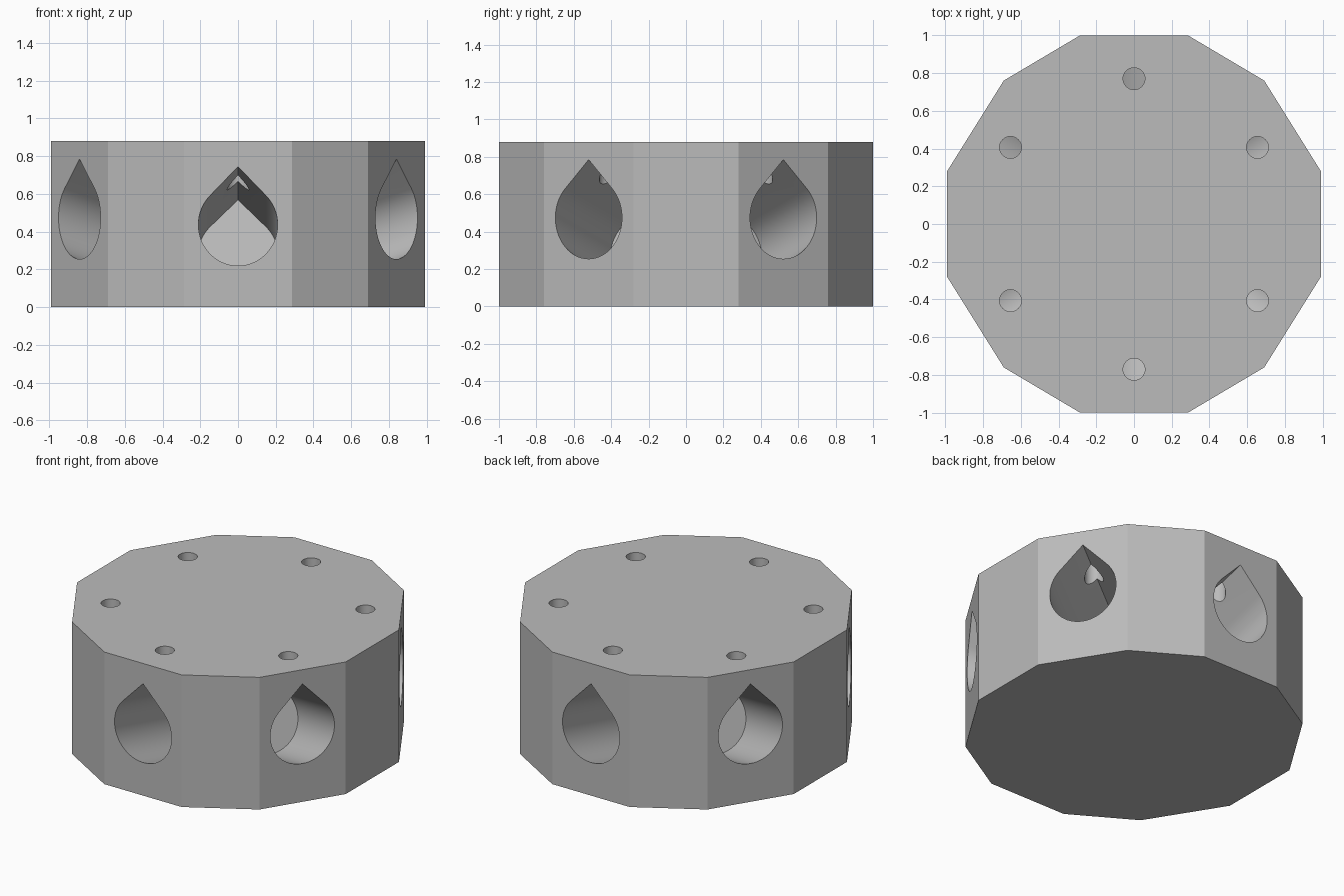
import bpy, bmesh, math
from mathutils import Matrix, Vector

if "Cube" in bpy.data.objects:
    bpy.data.objects.remove(bpy.data.objects["Cube"])

H = 0.88
grey = bpy.data.materials.new("plain grey")
grey.diffuse_color = (0.5, 0.5, 0.5, 1)
grey.use_nodes = True
grey.node_tree.nodes["Principled BSDF"].inputs["Base Color"].default_value = grey.diffuse_color


def prism(name, ring_a, ring_b):
    """Closed solid between two matching rings of points."""
    bm = bmesh.new()
    a = [bm.verts.new(p) for p in ring_a]
    b = [bm.verts.new(p) for p in ring_b]
    n = len(a)
    bm.faces.new(a)
    bm.faces.new(b)
    for i in range(n):
        bm.faces.new((a[i], a[(i + 1) % n], b[(i + 1) % n], b[i]))
    bmesh.ops.recalc_face_normals(bm, faces=bm.faces[:])
    me = bpy.data.meshes.new(name)
    bm.to_mesh(me)
    bm.free()
    me.materials.append(grey)
    ob = bpy.data.objects.new(name, me)
    bpy.context.collection.objects.link(ob)
    return ob


def cut(body, cutter):
    """Subtract the cutter from the body and remove it."""
    cutter.hide_render = True
    bpy.context.view_layer.objects.active = body
    mod = body.modifiers.new("cut", 'BOOLEAN')
    mod.operation = 'DIFFERENCE'
    mod.solver = 'EXACT'
    mod.object = cutter
    bpy.ops.object.modifier_apply(modifier=mod.name)
    bpy.data.objects.remove(cutter)


# Twelve-sided block
quarter = [(0.99, 0.28), (0.69, 0.76), (0.285, 1.0)]
outline = quarter + [(-x, y) for x, y in reversed(quarter)]
outline += [(-x, -y) for x, y in outline]
block = prism("block", [(x, y, 0) for x, y in outline],
              [(x, y, H) for x, y in outline])


def teardrop(r, steps=48):
    """Circle with a 45 degree pointed top, as (side, up) points."""
    pts = [(0, r * math.sqrt(2))]
    for i in range(steps + 1):
        a = math.radians(135 + 270 * i / steps)
        pts.append((r * math.cos(a), r * math.sin(a)))
    return pts


def socket(angle, dist, tip_z, tilt, depth=0.68, r=0.21):
    """Teardrop bore sloping down towards the middle."""
    a, t = math.radians(angle), math.radians(tilt)
    out = Vector((math.cos(a), math.sin(a), 0))
    side = Vector((-out.y, out.x, 0))
    inward = -out * math.cos(t) - Vector((0, 0, math.sin(t)))
    up = -out * math.sin(t) + Vector((0, 0, math.cos(t)))
    tip = out * dist + Vector((0, 0, tip_z))
    centre = tip - up * r * math.sqrt(2)
    rings = [[centre + inward * d + side * x + up * y for x, y in teardrop(r)]
             for d in (-0.3, depth)]
    return prism("socket_cutter", *rings)


# Six sloping sockets, each met by a small vertical hole
for angle in (90, 270):
    cut(block, socket(angle, 1.0, 0.745, 15))
for angle in (31.8, 148.2, 211.8, 328.2):
    cut(block, socket(angle, 0.988, 0.785, 17))
for angle in (31.8, 90, 148.2, 211.8, 270, 328.2):
    a = math.radians(angle)
    cx, cy = 0.77 * math.cos(a), 0.77 * math.sin(a)
    ring = [(cx + 0.058 * math.cos(k * math.tau / 32),
             cy + 0.058 * math.sin(k * math.tau / 32)) for k in range(32)]
    cut(block, prism("pin_cutter", [(x, y, 0.45) for x, y in ring],
                     [(x, y, H + 0.1) for x, y in ring]))

# Smooth bores, sharp edges elsewhere
block.select_set(True)
bpy.context.view_layer.objects.active = block
bpy.ops.object.shade_smooth_by_angle(angle=math.radians(20))
